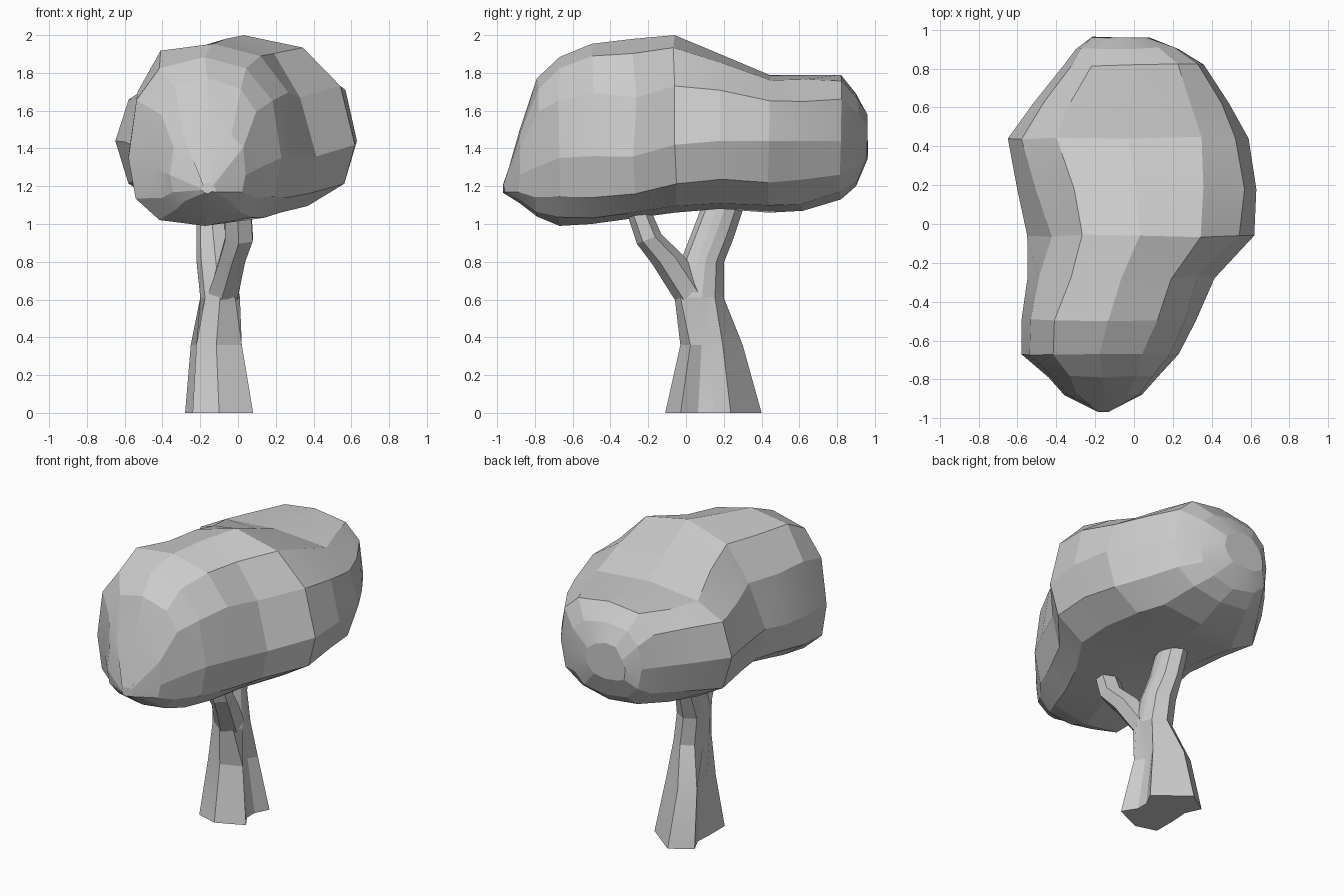
import bpy, bmesh, math, random
from mathutils import Vector

random.seed(4)


def loft(name, rings, angle):
    """Skin a list of equal-length point rings, capped at both ends."""
    bm = bmesh.new()
    loops = [[bm.verts.new(p) for p in ring] for ring in rings]
    n = len(loops[0])
    for a, b in zip(loops, loops[1:]):
        for i in range(n):
            j = (i + 1) % n
            bm.faces.new((a[i], a[j], b[j], b[i]))
    bm.faces.new(loops[0][::-1])
    bm.faces.new(loops[-1])
    bmesh.ops.recalc_face_normals(bm, faces=bm.faces)
    mesh = bpy.data.meshes.new(name)
    bm.to_mesh(mesh)
    bm.free()
    ob = bpy.data.objects.new(name, mesh)
    bpy.context.collection.objects.link(ob)
    bpy.ops.object.select_all(action='DESELECT')
    ob.select_set(True)
    bpy.context.view_layer.objects.active = ob
    bpy.ops.object.shade_smooth_by_angle(angle=math.radians(angle))
    return ob


def spow(v, e):
    return math.copysign(abs(v) ** e, v) if abs(v) > 1e-6 else 0.0


# Grooves between the lobes, and a fuller front left shoulder: centre, push, radius
dents = [((0.32, -0.26, 1.66), (-0.04, 0.01, -0.02), 0.22),
         ((-0.46, 0.04, 1.72), (0.07, 0.0, -0.04), 0.24),
         ((-0.42, -0.48, 1.86), (-0.03, 0.0, 0.04), 0.2)]


def dented(p):
    p = Vector(p)
    moved = p.copy()
    for c, push, r in dents:
        moved += Vector(push) * math.exp(-((p - Vector(c)).length / r) ** 2)
    return moved


# Canopy slices: y, left, right, bottom, top, widest height, upper fullness
slices = [
    (-0.96, -0.20, -0.12, 1.16, 1.22, 1.19, 1.0),
    (-0.88, -0.36, 0.04, 1.11, 1.50, 1.26, 0.7),
    (-0.79, -0.44, 0.12, 1.04, 1.77, 1.30, 0.72),
    (-0.67, -0.58, 0.23, 0.99, 1.88, 1.35, 0.85),
    (-0.50, -0.58, 0.32, 1.00, 1.95, 1.36, 0.82),
    (-0.28, -0.55, 0.42, 1.03, 1.98, 1.36, 0.92),
    (-0.06, -0.56, 0.62, 1.06, 2.00, 1.42, 0.92),
    (0.18, -0.61, 0.63, 1.08, 1.90, 1.44, 0.82),
    (0.44, -0.65, 0.59, 1.06, 1.79, 1.44, 0.72),
    (0.62, -0.52, 0.49, 1.07, 1.79, 1.44, 0.7),
    (0.82, -0.36, 0.36, 1.13, 1.79, 1.44, 0.72),
    (0.90, -0.30, 0.23, 1.20, 1.69, 1.44, 0.8),
    (0.96, -0.22, 0.08, 1.34, 1.58, 1.44, 1.0),
]
N = 12
canopy = []
for y, xl, xr, zb, zt, zm, full in slices:
    ring = []
    for k in range(N):
        t = 2 * math.pi * k / N
        c, s = math.cos(t), math.sin(t)
        e = full if s > 0 else 0.78
        x = (xl + xr) / 2 + (xr - xl) / 2 * spow(c, e)
        z = zm + (zt - zm if s > 0 else zm - zb) * spow(s, e)
        # slight irregularity away from the outline points
        amp = 0.0 if k % 3 == 0 else 0.01
        ring.append(dented((x + random.uniform(-amp, amp),
                            y + random.uniform(-amp, amp),
                            z + random.uniform(-amp, amp))))
    canopy.append(ring)
loft("canopy", canopy, 13)

# Trunk cross-sections in a unit box: notched between roots, and plain above
roots = [(0.11, 0.08), (0.5, 0.0), (1.0, 0.16), (0.84, 0.34), (0.84, 0.5),
         (0.97, 0.68), (0.38, 1.0), (0.0, 0.82), (0.13, 0.62), (0.11, 0.4)]
plain = [(0.12, 0.14), (0.5, 0.0), (0.88, 0.12), (1.0, 0.36), (1.0, 0.56),
         (0.88, 0.82), (0.5, 1.0), (0.12, 0.84), (0.0, 0.62), (0.0, 0.38)]


def boxed(points, rows):
    return [[(x0 + u * (x1 - x0), y0 + v * (y1 - y0), z + tilt * (v - 0.5))
             for u, v in points] for z, x0, x1, y0, y1, tilt in rows]


# Rows: z, left, right, front, back, tilt
trunk = boxed(roots, [
    (0.00, -0.28, 0.08, -0.11, 0.40, 0.0),
    (0.36, -0.25, 0.02, -0.03, 0.30, 0.0)])
trunk += boxed(plain, [
    (0.61, -0.20, 0.01, -0.06, 0.20, 0.0),
    (0.81, -0.22, -0.02, -0.02, 0.20, -0.03),
    (0.95, -0.22, -0.05, 0.04, 0.25, -0.06),
    (1.16, -0.22, -0.06, 0.12, 0.32, -0.06)])
loft("trunk", trunk, 15)

# Front branch
hexagon = [(0.5 + 0.5 * math.cos(math.pi * k / 3 + 0.5),
            0.5 + 0.5 * math.sin(math.pi * k / 3 + 0.5)) for k in range(6)]
loft("front_branch", boxed(hexagon, [
    (0.60, -0.18, 0.01, -0.06, 0.14, 0.0),
    (0.81, -0.11, 0.05, -0.18, -0.01, 0.04),
    (0.92, -0.08, 0.09, -0.26, -0.13, 0.05),
    (1.08, -0.08, 0.08, -0.32, -0.19, 0.0)]), 15)
